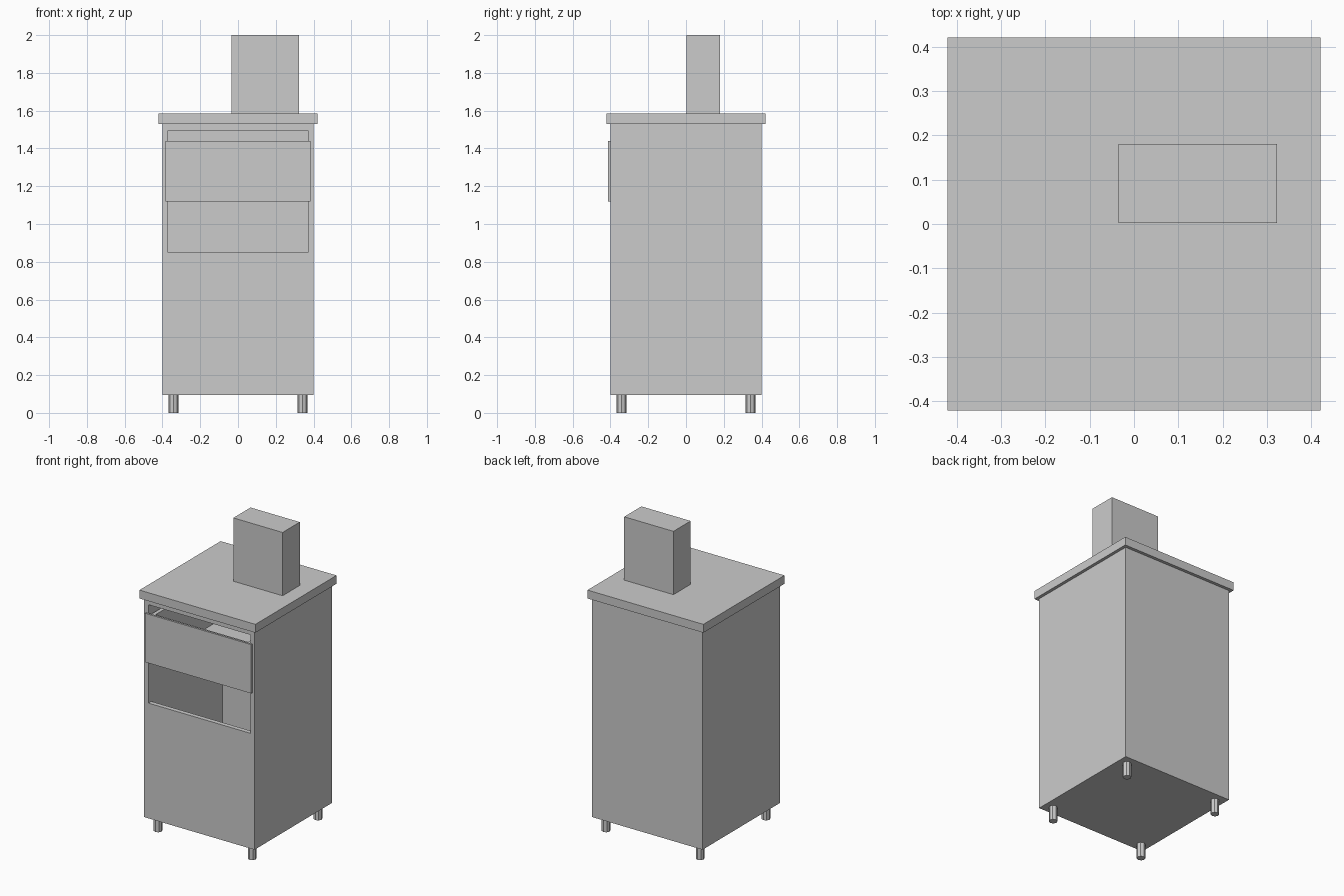
import bpy, bmesh
from math import pi

if "Cube" in bpy.data.objects:
    bpy.data.objects.remove(bpy.data.objects["Cube"])


def finish(name, bm):
    bmesh.ops.recalc_face_normals(bm, faces=bm.faces[:])
    mesh = bpy.data.meshes.new(name)
    bm.to_mesh(mesh)
    bm.free()
    obj = bpy.data.objects.new(name, mesh)
    bpy.context.collection.objects.link(obj)
    return obj


def box(name, x, y, z):
    bm = bmesh.new()
    bmesh.ops.create_cube(bm, size=1)
    for v in bm.verts:
        for i, (lo, hi) in enumerate((x, y, z)):
            v.co[i] = lo if v.co[i] < 0 else hi
    return finish(name, bm)


def side_profile(name, points, half_width):
    # y/z outline extruded across x
    bm = bmesh.new()
    face = bm.faces.new([bm.verts.new((-half_width, y, z)) for y, z in points])
    ext = bmesh.ops.extrude_face_region(bm, geom=[face])
    moved = [g for g in ext["geom"] if isinstance(g, bmesh.types.BMVert)]
    bmesh.ops.translate(bm, verts=moved, vec=(2 * half_width, 0, 0))
    return finish(name, bm)


def cut(obj, cutter):
    mod = obj.modifiers.new("hollow", 'BOOLEAN')
    mod.operation = 'DIFFERENCE'
    mod.solver = 'EXACT'
    mod.object = cutter
    cutter.hide_render = True
    cutter.hide_set(True)


# Hollow cabinet with the front opening
body = box("cabinet_body", (-.4, .4), (-.4, .4), (.095, 1.53))
cut(body, side_profile("cabinet_cutter", [
    (-.37, .125), (.37, .125), (.37, 1.5), (-.37, 1.5),
    (-.37, 1.495), (-.45, 1.495), (-.45, .85), (-.37, .85)], .37))

# Worktop and upright block
box("worktop", (-.42, .42), (-.42, .42), (1.53, 1.585))
box("upright_block", (-.035, .322), (.002, .18), (1.585, 2.0))

# Open-topped drawer and its front panel
drawer = box("drawer_box", (-.36, .36), (-.4, .35), (1.12, 1.43))
cut(drawer, box("drawer_cutter", (-.335, .335), (-.375, .325), (1.14, 1.6)))
box("drawer_front", (-.385, .385), (-.413, -.4), (1.12, 1.44))

# Four short legs
for sx, xname in ((-1, "left"), (1, "right")):
    for sy, yname in ((-1, "front"), (1, "back")):
        bm = bmesh.new()
        bmesh.ops.create_cone(bm, cap_ends=True, segments=8,
                              radius1=.026, radius2=.026, depth=.095)
        bmesh.ops.translate(bm, verts=bm.verts[:], vec=(sx * .341, sy * .341, .0475))
        finish(f"{yname}_{xname}_leg", bm)
